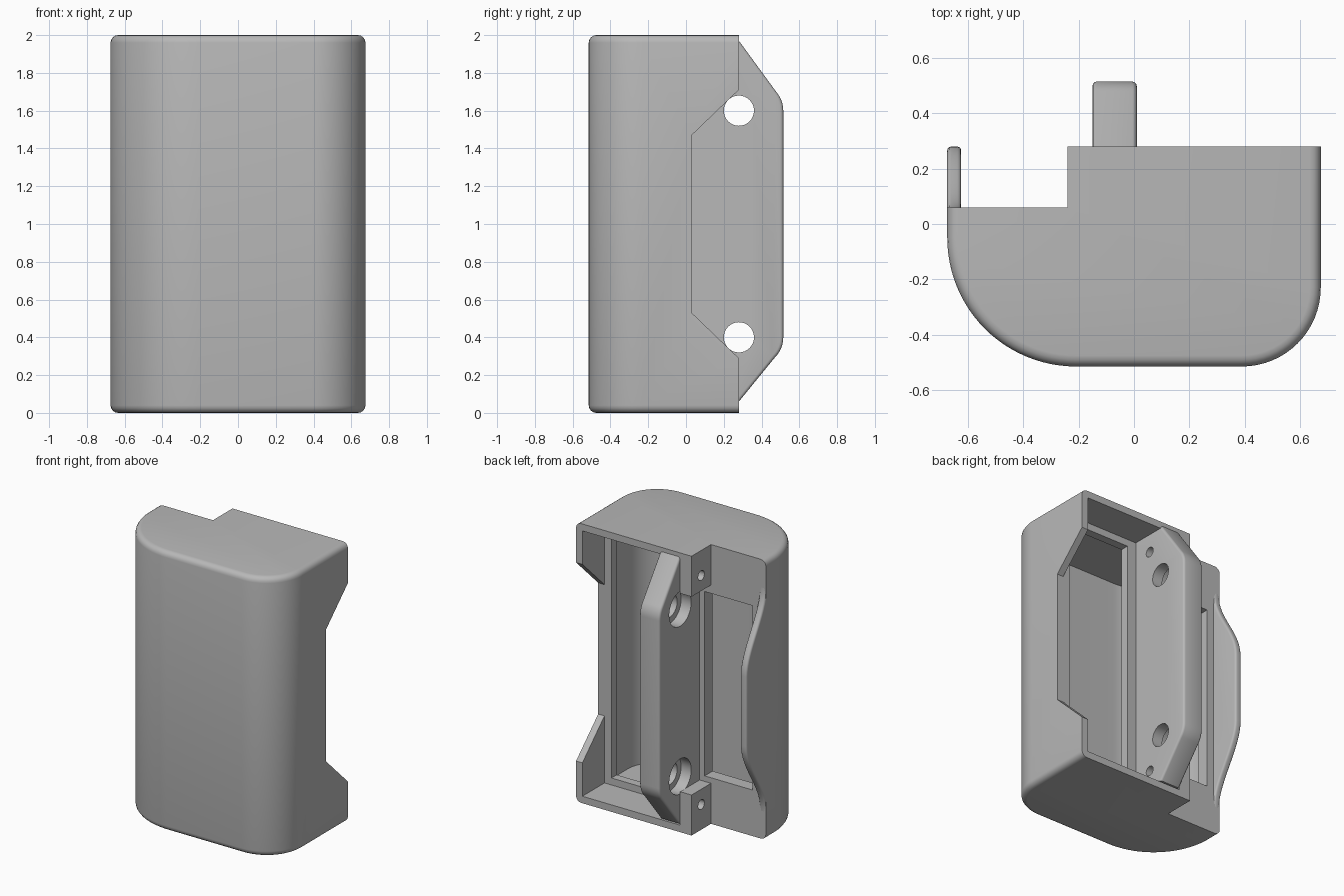
import bpy, bmesh, math
from mathutils import Vector

if "Cube" in bpy.data.objects:
    bpy.data.objects.remove(bpy.data.objects["Cube"])

grey = bpy.data.materials.new("plain_grey")
grey.use_nodes = True
COLOUR = (0.48, 0.48, 0.48, 1)
grey.diffuse_color = COLOUR
grey.node_tree.nodes["Principled BSDF"].inputs["Base Color"].default_value = COLOUR


def prism(name, points, axis, lo, hi, bevel=0, pick=None, segments=4):
    """Extrude a 2D profile along x (points are y, z) or z (points are x, y)."""
    place = (lambda p, h: (h, p[0], p[1])) if axis == "x" else (lambda p, h: (p[0], p[1], h))
    bm = bmesh.new()
    base = bm.faces.new([bm.verts.new(place(p, lo)) for p in points])
    moved = bmesh.ops.extrude_face_region(bm, geom=[base])["geom"]
    step = Vector(place((0, 0), hi - lo))
    bmesh.ops.translate(bm, vec=step, verts=[g for g in moved if isinstance(g, bmesh.types.BMVert)])
    bmesh.ops.recalc_face_normals(bm, faces=bm.faces)
    if bevel:
        edges = [e for e in bm.edges if pick is None or pick(e)]
        bmesh.ops.bevel(bm, geom=edges, offset=bevel, segments=segments,
                        profile=0.5, affect="EDGES", clamp_overlap=True)
    mesh = bpy.data.meshes.new(name)
    bm.to_mesh(mesh)
    bm.free()
    obj = bpy.data.objects.new(name, mesh)
    mesh.materials.append(grey)
    bpy.context.collection.objects.link(obj)
    return obj


def box(x0, x1, y0, y1, z0, z1):
    return prism("cutter", [(x0, y0), (x1, y0), (x1, y1), (x0, y1)], "z", z0, z1)


def arc(cx, cy, r, start, end, n=16):
    angles = [math.radians(start + (end - start) * i / n) for i in range(n + 1)]
    return [(cx + r * math.cos(a), cy + r * math.sin(a)) for a in angles]


def bore(y, z, r, x0, x1):
    return prism("cutter", arc(y, z, r, 0, 360, 32)[:-1], "x", x0, x1)


def activate(obj):
    bpy.ops.object.select_all(action="DESELECT")
    obj.select_set(True)
    bpy.context.view_layer.objects.active = obj


def cut(obj, *cutters):
    activate(obj)
    for c in cutters:
        mod = obj.modifiers.new("cut", "BOOLEAN")
        mod.operation, mod.solver, mod.object = "DIFFERENCE", "EXACT", c
        bpy.ops.object.modifier_apply(modifier=mod.name)
        bpy.data.objects.remove(c)


def front_curve(inset):
    """Rounded front of the shell, from the -x side round to the +x side."""
    return (arc(-0.21, -0.05, 0.465 - inset, 180, 270, 24)
            + arc(0.39, -0.23, 0.285 - inset, 270, 360))


# Shell: stepped back, rounded front, softened rims
STEP, BACK, WALL = 0.06, 0.28, 0.05
outline = front_curve(0) + [(0.675, BACK), (-0.24, BACK), (-0.24, STEP), (-0.675, STEP)]


def front_rim(e):
    a, b = (v.co for v in e.verts)
    return abs(a.z - b.z) < 0.01 and min(a.y, b.y) < 0.05


shell = prism("shell", outline, "z", 0, 2, 0.04, front_rim)
cavity = prism("cutter", front_curve(WALL) + [(0.625, -0.03), (-0.625, -0.03)],
               "z", WALL, 2 - WALL)
notch = prism("cutter", [(0.03, 0.53), (0.03, 1.47), (0.3, 1.73), (0.3, 0.27)], "x", 0.6, 0.7)
cut(shell, cavity,
    box(-0.15, 0.625, 0.03, 0.4, WALL, 2 - WALL),       # open tray
    box(-0.3, -0.149, STEP, 0.4, 0.29, 1.71),           # gap between the bosses
    box(0.08, 0.57, -0.1, 0.1, 0.1, 1.9),               # tray window
    box(-0.57, -0.19, -0.1, 0.1, 0.33, 1.65),           # side window
    notch)

# Mounting rail with cut corners, standing out of the back
rail_side = ([(-0.03, 0.06), (BACK, 0.06)]
             + arc(0.365, 0.4, 0.15, -45, 0, 8)
             + arc(0.365, 1.6, 0.15, 0, 40, 8)
             + [(BACK, 1.97), (-0.03, 1.97)])
rail = prism("mounting_rail", rail_side, "x", -0.15, 0.01, 0.016,
             lambda e: min(v.co.y for v in e.verts) > 0.27
             and abs(e.verts[0].co.x - e.verts[1].co.x) < 0.01, 3)

# Screw holes: counterbored main pair, small pair through the bosses
for z in (0.4, 1.6):
    cut(rail, bore(BACK, z, 0.08, -0.3, 0.2), bore(BACK, z, 0.125, -0.3, -0.07))
for z in (0.18, 1.82):
    cut(rail, bore(0.17, z, 0.035, -0.3, 0.2))
    cut(shell, bore(0.17, z, 0.035, -0.3, 0.0))

# Wavy grip tab on the -x side
wave = []
for i in range(17):
    t = i / 16
    wave.append((STEP + (BACK - STEP) * t * t * (3 - 2 * t), 0.2 + 0.55 * t))
wave += [(y, 2 - z) for y, z in reversed(wave)]
tab = prism("side_tab", [(-0.04, 0.2)] + wave + [(-0.04, 1.8)], "x", -0.675, -0.625, 0.014,
            lambda e: min(v.co.y for v in e.verts) > STEP - 0.01
            and abs(e.verts[0].co.x - e.verts[1].co.x) < 0.01, 3)

# Smooth curves, crisp corners
for obj in (shell, rail, tab):
    activate(obj)
    bpy.ops.object.shade_smooth_by_angle(angle=math.radians(35))
